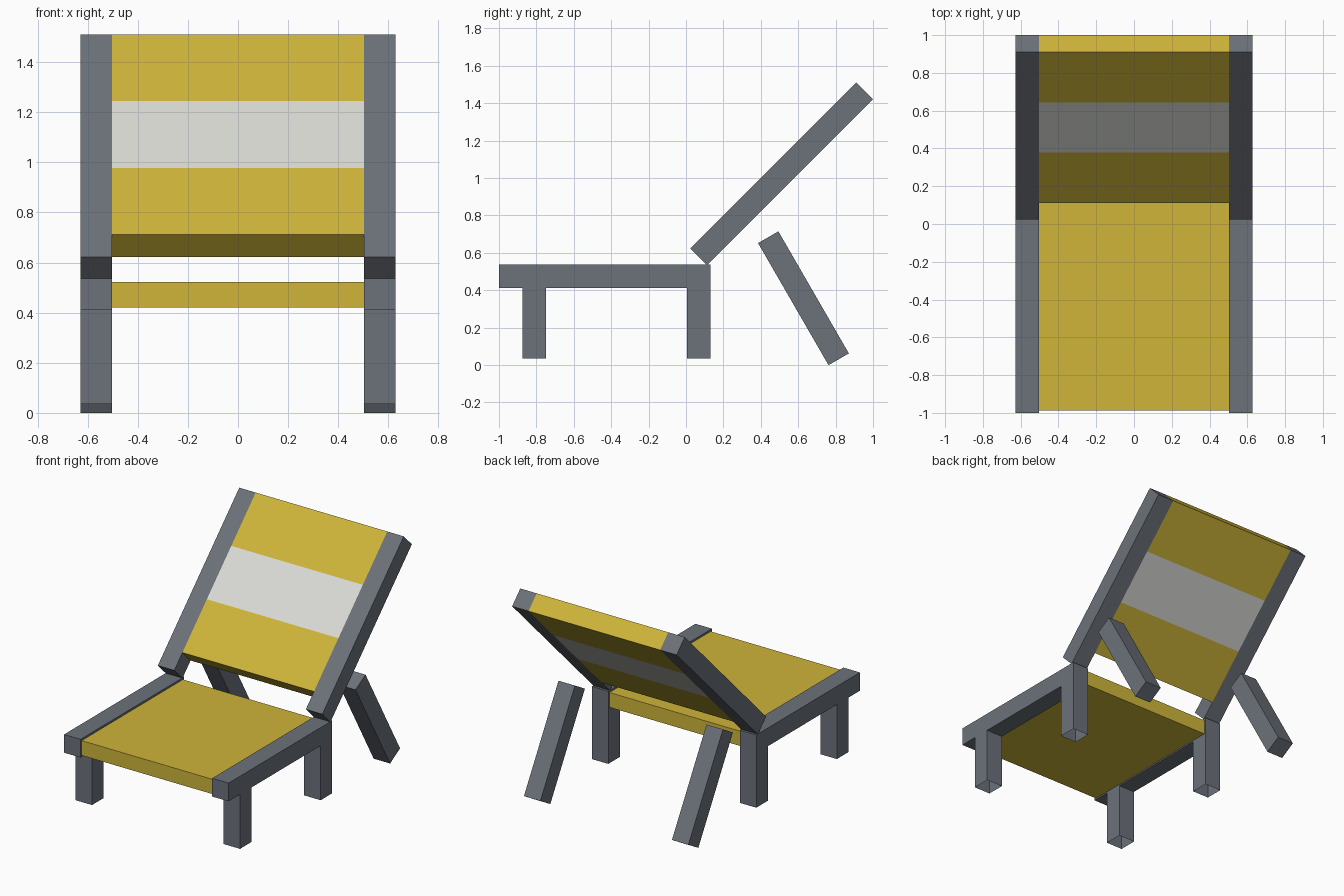
import bpy, bmesh, math
from mathutils import Matrix, Vector

if "Cube" in bpy.data.objects:
    bpy.data.objects.remove(bpy.data.objects["Cube"])

U = 0.1256          # square bar thickness
XR = 4.5 * U        # bar centre in x
XI = 4 * U          # inner face of the bars


def material(name, rgb):
    m = bpy.data.materials.new(name)
    m.diffuse_color = (*rgb, 1)
    m.use_nodes = True
    m.node_tree.nodes["Principled BSDF"].inputs["Base Color"].default_value = m.diffuse_color
    return m


GREY = material("grey frame", (0.150, 0.168, 0.195))
YELLOW = material("yellow fabric", (0.62, 0.46, 0.042))
WHITE = material("white stripe", (0.70, 0.705, 0.665))


def box(name, centre, size, mats, tilt=0, open_ends=False, cuts=()):
    """Box tilted about x; cuts are local z heights that split it."""
    bm = bmesh.new()
    bmesh.ops.create_cube(bm, size=1, matrix=Matrix.Diagonal((*size, 1)))
    if open_ends:
        ends = [f for f in bm.faces if abs(f.normal.z) > 0.9]
        bmesh.ops.delete(bm, geom=ends, context='FACES_ONLY')
    for h in cuts:
        bmesh.ops.bisect_plane(bm, geom=bm.verts[:] + bm.edges[:] + bm.faces[:],
                               plane_co=(0, 0, h), plane_no=(0, 0, 1))
    if cuts:  # the middle band takes the second colour
        for f in bm.faces:
            z = f.calc_center_median().z
            f.material_index = int(cuts[0] < z < cuts[1] and abs(f.normal.z) < 0.5)
    bm.transform(Matrix.Translation(Vector(centre)) @ Matrix.Rotation(tilt, 4, 'X'))
    me = bpy.data.meshes.new(name)
    bm.to_mesh(me)
    bm.free()
    for m in mats:
        me.materials.append(m)
    ob = bpy.data.objects.new(name, me)
    bpy.context.collection.objects.link(ob)
    return ob


# Frame, mirrored left and right
for side, s in (("left", -1), ("right", 1)):
    x = s * XR
    box(f"seat_rail_{side}", (x, -1 + 4.5 * U, 0.474), (U, 9 * U, U), [GREY])
    box(f"front_leg_{side}", (x, -1 + 1.5 * U, 0.2235), (U, U, 3 * U), [GREY], open_ends=True)
    box(f"rear_leg_{side}", (x, -1 + 8.5 * U, 0.2235), (U, U, 3 * U), [GREY], open_ends=True)
    box(f"back_rail_{side}", (x, 0.511, 1.022), (U, U, 10 * U), [GREY], tilt=-math.pi / 4)
    box(f"back_support_{side}", (x, 0.628, 0.357), (U, U, 6 * U), [GREY], tilt=math.radians(30))

# Seat cushion, slightly inset from the rails
box("seat", (0, -1 + 4.5 * U, 0.472), (2 * XI, 9 * U - 0.026, 0.102), [YELLOW])

# Striped back panel, one bar thickness short at the bottom
d = Vector((0, math.sqrt(0.5), math.sqrt(0.5)))
box("back_panel", Vector((0, 0.511, 1.022)) + d * U / 2, (2 * XI, U, 9 * U),
    [YELLOW, WHITE], tilt=-math.pi / 4, cuts=(-1.5 * U, 1.5 * U))
